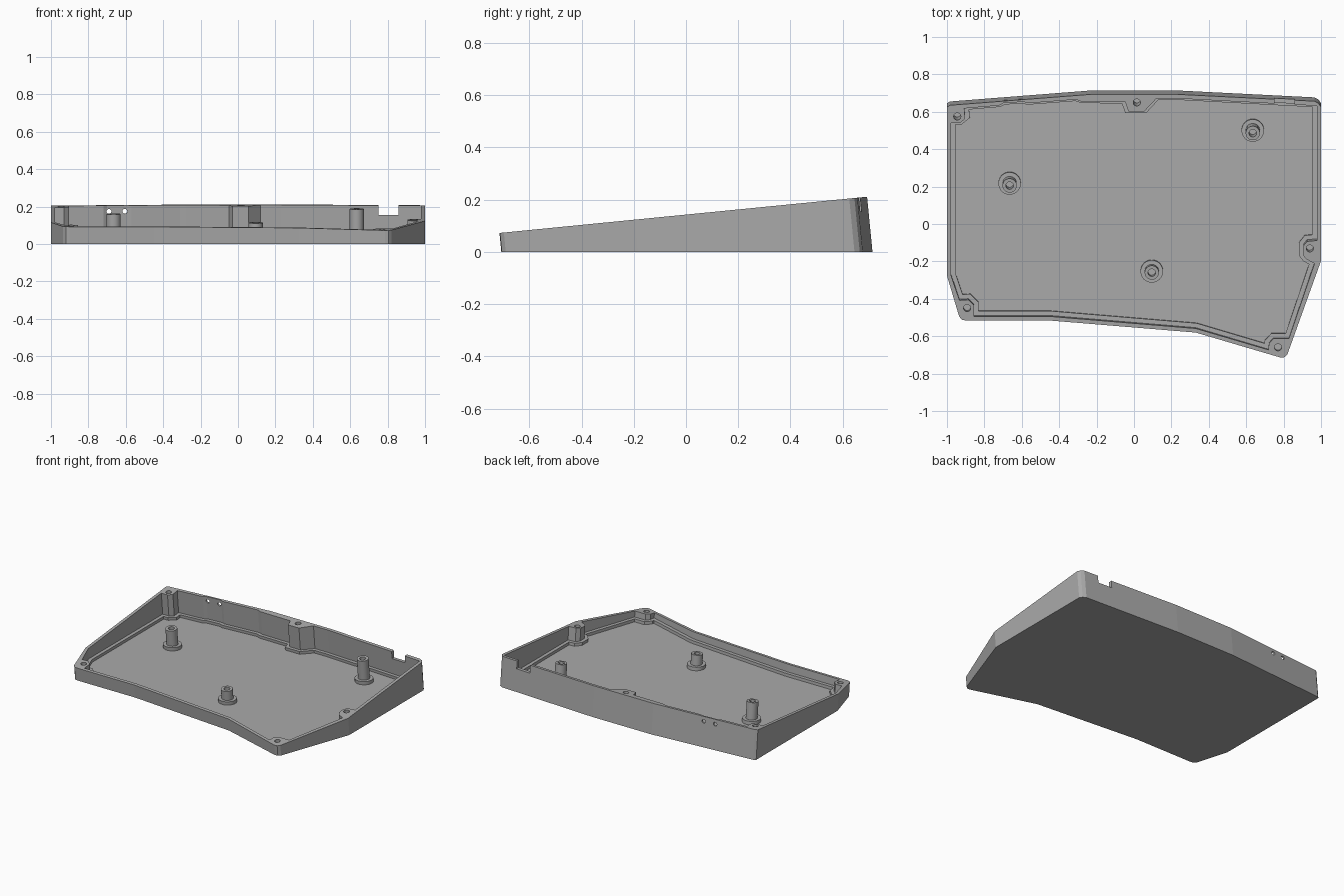
import bpy, bmesh, math

cube = bpy.data.objects.get("Cube")
if cube:
    bpy.data.objects.remove(cube, do_unlink=True)

SLOPE = 0.0985      # tilt of the rim; walls lean square to it
FLOOR, LEDGE = 0.022, 0.042

grey = bpy.data.materials.new("plain grey")
grey.use_nodes = True
grey.diffuse_color = (0.4, 0.4, 0.4, 1)
grey.node_tree.nodes["Principled BSDF"].inputs["Base Color"].default_value = (0.4, 0.4, 0.4, 1)


def rim(y, drop=0.0):
    """Height of the tilted rim above a base point."""
    return (0.143 + SLOPE * y) / (1 + SLOPE ** 2) - drop


def prism(name, points, low, high):
    """Leaning prism; low is a height, high a height or a function of y."""
    bm = bmesh.new()
    rings = []
    for level in (low, high):
        ring = []
        for x, y in points:
            z = level(y) if callable(level) else level
            ring.append(bm.verts.new((x, y - SLOPE * z, z)))
        rings.append(ring)
    bm.faces.new(rings[0][::-1])
    bm.faces.new(rings[1])
    n = len(points)
    for i in range(n):
        j = (i + 1) % n
        bm.faces.new((rings[0][i], rings[0][j], rings[1][j], rings[1][i]))
    bmesh.ops.recalc_face_normals(bm, faces=bm.faces)
    mesh = bpy.data.meshes.new(name)
    bm.to_mesh(mesh)
    bm.free()
    mesh.materials.append(grey)
    obj = bpy.data.objects.new(name, mesh)
    bpy.context.collection.objects.link(obj)
    return obj


def circle(x, y, r, n=32):
    return [(x + r * math.cos(math.tau * i / n), y + r * math.sin(math.tau * i / n))
            for i in range(n)]


def box(x0, x1, y0, y1):
    return [(x0, y0), (x1, y0), (x1, y1), (x0, y1)]


def inset(points, d):
    """Mitred inward offset of a counter-clockwise outline."""
    out, n = [], len(points)
    for i in range(n):
        (ax, ay), (bx, by), (cx, cy) = points[i - 1], points[i], points[(i + 1) % n]
        l1, l2 = math.hypot(bx - ax, by - ay), math.hypot(cx - bx, cy - by)
        n1 = (-(by - ay) / l1, (bx - ax) / l1)
        n2 = (-(cy - by) / l2, (cx - bx) / l2)
        k = d / (1 + n1[0] * n2[0] + n1[1] * n2[1])
        out.append((bx + k * (n1[0] + n2[0]), by + k * (n1[1] + n2[1])))
    return out


def cut(target, cutter):
    mod = target.modifiers.new("cut", "BOOLEAN")
    mod.operation, mod.solver, mod.object = "DIFFERENCE", "EXACT", cutter
    bpy.context.view_layer.objects.active = target
    bpy.ops.object.modifier_apply(modifier=mod.name)
    bpy.data.objects.remove(cutter, do_unlink=True)


# Outer outline of the tray, counter-clockwise
outer = [(-1, -.265), (-.935, -.485), (-.92, -.503), (-.9, -.507), (-.45, -.507),
         (.33, -.572), (.76, -.7), (.785, -.707), (.805, -.705), (.82, -.69),
         (1, -.185), (1, .645), (.987, .665), (.965, .677), (.23, .714),
         (-.23, .714), (-.985, .655), (-1, .645)]

# Inner wall, stepping around the screw bosses
inner = [(-.978, -.265), (-.933, -.398), (-.885, -.395), (-.855, -.425), (-.855, -.485),
         (-.45, -.485), (.33, -.55), (.718, -.665), (.722, -.63), (.745, -.605),
         (.828, -.605), (.965, -.2), (.92, -.175), (.905, -.155), (.905, -.105),
         (.925, -.08), (.978, -.075), (.978, .652), (.23, .692), (.12, .692),
         (.055, .622), (-.03, .622), (-.047, .672), (-.28, .675), (-.31, .686),
         (-.57, .666), (-.59, .674), (-.7, .666), (-.72, .654), (-.908, .638),
         (-.903, .582), (-.93, .56), (-.978, .56)]

tray = prism("tray", outer, 0, rim)
cut(tray, prism("cavity", inner, LEDGE, 0.4))
cut(tray, prism("floor_cavity", inset(inner, .024), FLOOR, LEDGE + .005))

# Screw holes in the bosses
for x, y in [(-.945, .594), (.015, .67), (.94, -.118), (.77, -.652), (-.892, -.44)]:
    cut(tray, prism("screw_hole", circle(x, y, .019, 24), .035, 0.4))

# Port notch in the back wall
cut(tray, prism("port_notch", box(.75, .857, .6, .8), .155, 0.4))

# Two round holes through the back wall
for x in (-.69, -.605):
    bpy.ops.mesh.primitive_cylinder_add(vertices=24, radius=.013, depth=.2,
                                        location=(x, .66, .175),
                                        rotation=(math.pi / 2 + SLOPE, 0, 0))
    cut(tray, bpy.context.object)

# Standoffs with a wide foot and a blind hole
for label, x, y in [("left", -.665, .221), ("back", .635, .504), ("front", .095, -.249)]:
    foot = prism(label + "_standoff_foot", circle(x, y, .06), FLOOR - .004, FLOOR + .024)
    post = prism(label + "_standoff_post", circle(x, y, .038), FLOOR,
                 lambda v: rim(v, .003))
    cut(post, prism("standoff_hole", circle(x, y, .02, 24), FLOOR + .03, 0.4))
    for part in (foot, post):
        bpy.ops.object.select_all(action="DESELECT")
        part.select_set(True)
        bpy.context.view_layer.objects.active = part
        bpy.ops.object.shade_smooth_by_angle()
